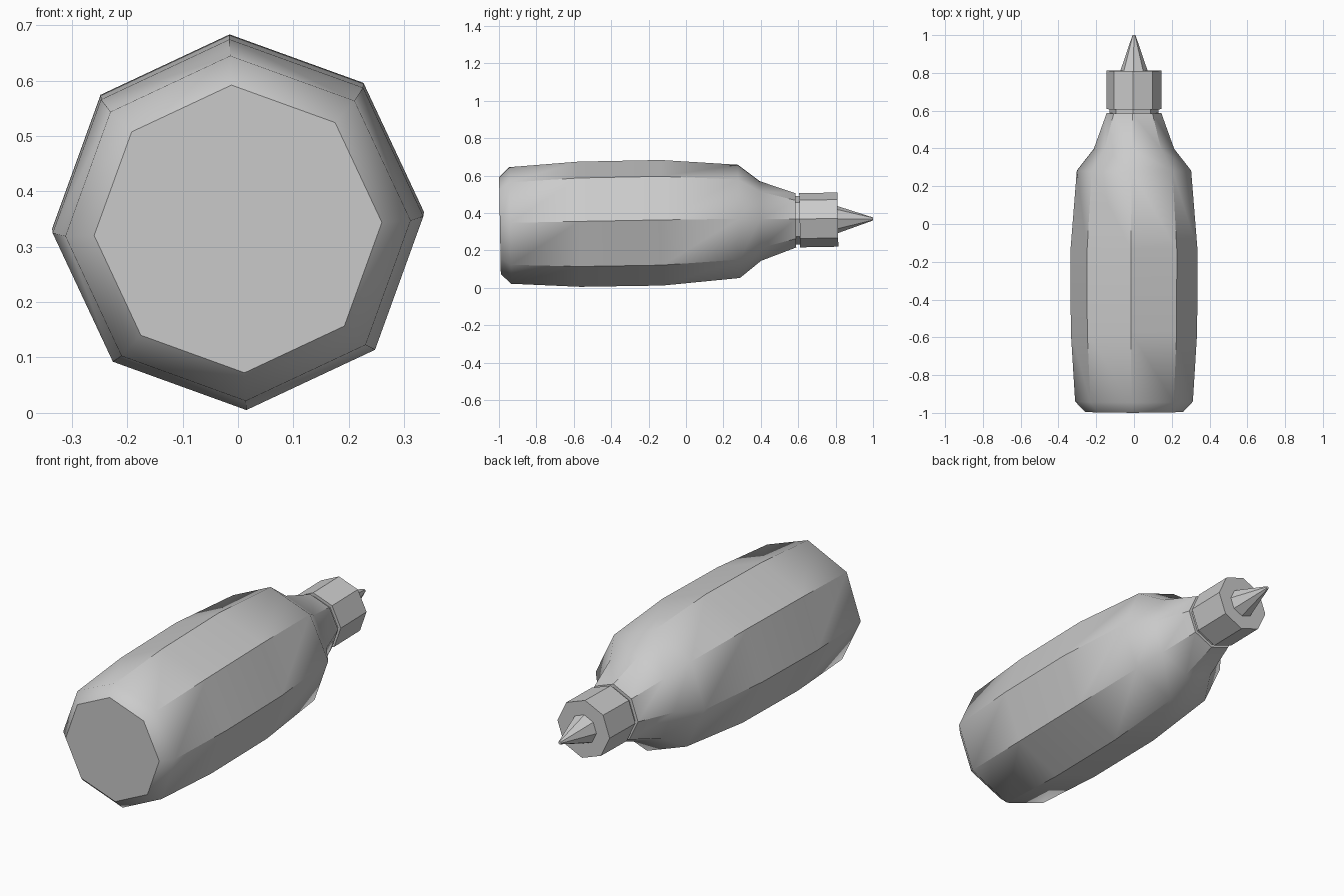
import bpy, bmesh, math
from mathutils import Matrix

if "Cube" in bpy.data.objects:
    bpy.data.objects.remove(bpy.data.objects["Cube"])

SIDES = 8
PHASE = math.radians(2.6)
# the axis runs along y, tipped up slightly towards the nozzle
TILT = Matrix.Translation((0, 0, 0.35)) @ Matrix.Rotation(math.radians(1.03), 4, 'X')


def lathe(name, profile, cap_start=False, cap_end=False):
    """Eight-sided turned part from (position along axis, radius) pairs."""
    bm = bmesh.new()
    rings = []
    for y, r in profile:
        ring = []
        for i in range(SIDES):
            a = PHASE + i * math.tau / SIDES
            ring.append(bm.verts.new((r * math.cos(a), y, r * math.sin(a))))
        rings.append(ring)
    for a, b in zip(rings, rings[1:]):
        for i in range(SIDES):
            j = (i + 1) % SIDES
            bm.faces.new((a[i], a[j], b[j], b[i]))
    if cap_start:
        bm.faces.new(rings[0])
    if cap_end:
        bm.faces.new(rings[-1])
    bm.transform(TILT)
    bmesh.ops.recalc_face_normals(bm, faces=bm.faces)
    mesh = bpy.data.meshes.new(name)
    bm.to_mesh(mesh)
    bm.free()
    ob = bpy.data.objects.new(name, mesh)
    bpy.context.collection.objects.link(ob)
    bpy.ops.object.select_all(action='DESELECT')
    ob.select_set(True)
    bpy.context.view_layer.objects.active = ob
    bpy.ops.object.shade_smooth_by_angle(angle=math.radians(40))
    return ob


# bottle with bevelled base, shoulder, neck and groove
lathe("bottle_body", [(-0.995, 0.260), (-0.94, 0.312), (-0.57, 0.335),
                      (-0.13, 0.336), (0.283, 0.303), (0.398, 0.213),
                      (0.587, 0.145), (0.587, 0.129), (0.608, 0.129)],
      cap_start=True)

# screw collar
lathe("collar", [(0.608, 0.145), (0.812, 0.145)], cap_start=True, cap_end=True)

# pointed nozzle
lathe("nozzle", [(0.812, 0.072), (1.0, 0.008)], cap_start=True, cap_end=True)
